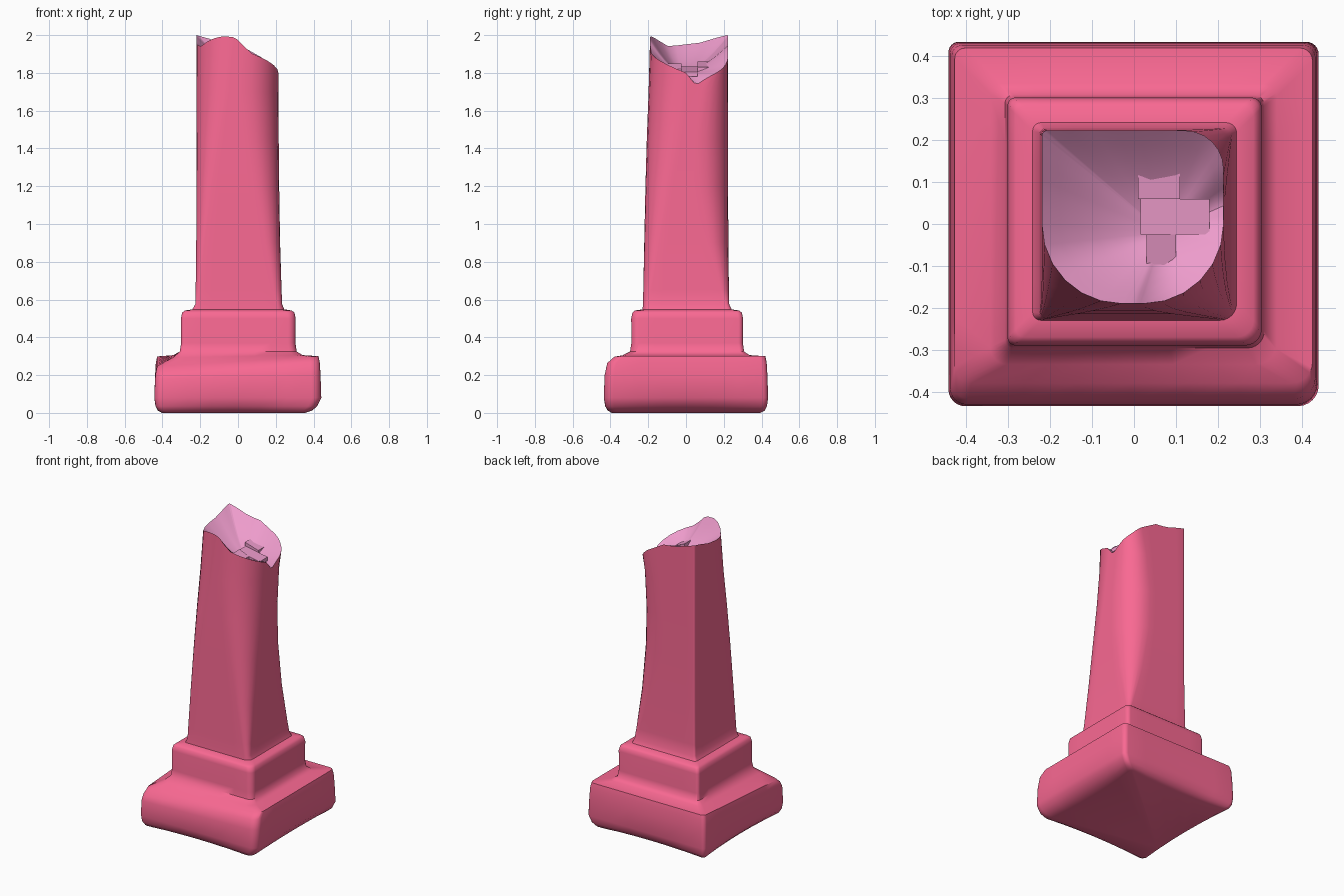
import bpy, bmesh, math

if "Cube" in bpy.data.objects:
    bpy.data.objects.remove(bpy.data.objects["Cube"])

ARC, EDGE = 6, 6  # segments per rounded corner, segments per straight side


def outline(xl, xr, yf, yb, radii):
    """Rounded rectangle, corners in order front-left, front-right, back-right, back-left."""
    corners = [(xl, yf, 1, 1), (xr, yf, -1, 1), (xr, yb, -1, -1), (xl, yb, 1, -1)]
    arcs = []
    for i, ((x, y, sx, sy), r) in enumerate(zip(corners, radii)):
        arcs.append([(x + sx * r + r * math.cos(a), y + sy * r + r * math.sin(a))
                     for a in (math.pi + (i + k / ARC) * math.pi / 2 for k in range(ARC + 1))])
    pts = []
    for i, arc in enumerate(arcs):
        pts += arc
        (ax, ay), (bx, by) = arc[-1], arcs[(i + 1) % 4][0]
        pts += [(ax + (bx - ax) * t / EDGE, ay + (by - ay) * t / EDGE) for t in range(1, EDGE)]
    return pts


def ring(z, box, radii, sag=0.0, bow=0.0):
    """Outline at height z; sag lowers the front-left corner, bow pulls the sides inwards."""
    xl, xr, yf, yb = box
    out = []
    for x, y in outline(*box, radii):
        u, v = (x - xl) / (xr - xl), (y - yf) / (yb - yf)
        bx = x - bow * (2 * u - 1) ** 3 * 4 * v * (1 - v)
        by = y - bow * (2 * v - 1) ** 3 * 4 * u * (1 - u)
        out.append((bx, by, z - sag * (1 - u) * (1 - v)))
    return out


def inset(box, d, front=0.0, right=0.0):
    return box[0] + d, box[1] - d - right, box[2] + d + front, box[3] - d


def material(name, color):
    mat = bpy.data.materials.new(name)
    mat.diffuse_color = color
    mat.use_nodes = True
    mat.node_tree.nodes["Principled BSDF"].inputs["Base Color"].default_value = mat.diffuse_color
    return mat


def finish(bm, name, mat, angle):
    mesh = bpy.data.meshes.new(name)
    bm.to_mesh(mesh)
    bm.free()
    obj = bpy.data.objects.new(name, mesh)
    bpy.context.collection.objects.link(obj)
    mesh.materials.append(mat)
    bpy.ops.object.select_all(action='DESELECT')
    obj.select_set(True)
    bpy.context.view_layer.objects.active = obj
    bpy.ops.object.shade_smooth_by_angle(angle=math.radians(angle))


def loft(name, rings, mat, angle, cap_bottom=False, cap_top=False):
    bm = bmesh.new()
    rows = [[bm.verts.new(p) for p in r] for r in rings]
    n = len(rows[0])
    for a, b in zip(rows, rows[1:]):
        for i in range(n):
            j = (i + 1) % n
            bm.faces.new((a[i], a[j], b[j], b[i]))
    if cap_bottom:
        bm.faces.new(rows[0][::-1])
    if cap_top:
        bm.faces.new(rows[-1])
    finish(bm, name, mat, angle)


pink = material("pillar_pink", (.95, .14, .29, 1))
pale = material("broken_pale_pink", (.85, .33, .6, 1))
rings = []

# Base slab: z, inset, extra front wear, extra right wear, corner sag
BASE, BASE_R = (-.443, .441, -.435, .435), (.04, .05, .03, .025)
for z, d, front, right, sag in [(0, .037, 0, .045, 0), (.012, .016, 0, .03, 0),
                                (.035, .005, 0, .015, 0), (.08, 0, 0, 0, 0),
                                (.2, .004, 0, 0, .02), (.267, .008, .01, 0, .055),
                                (.3, .015, .04, 0, .055), (.306, .1, 0, 0, .013)]:
    rings.append(ring(z, inset(BASE, d, front, right), BASE_R, sag, max(0, .03 - z / 2)))

# Middle block: z, inset
BLOCK, BLOCK_R = (-.302, .305, -.29, .302), (.02, .04, .025, .02)
for z, d in [(.325, -.006), (.37, .001), (.5, 0), (.53, .006), (.542, .02), (.548, .06)]:
    rings.append(ring(z, inset(BLOCK, d), BLOCK_R))

# Shaft: three corners wear rounder towards the top, the back left one stays crisp
SHARP = .012


def shaft(t):
    """Box and corner radii at t = 0 (foot) .. 1 (break)."""
    flare = .006 * (1 - t) ** 6
    box = (-.22 - flare, .214 + .014 * (1 - t) ** 2 + flare, -.19 - .032 * (1 - t * t) - flare,
           .223 + flare)
    grow = min(1, t * 1.25)
    return box, (.015 + .175 * t ** 1.3, .03 + .16 * grow, .02 + .14 * math.sin(2.6 * t), SHARP)


for z in (.575, .65, .9, 1.2, 1.45, 1.7):
    rings.append(ring(z, *shaft((z - .575) / 1.3)))

# Broken rim height around the shaft: (direction in degrees, z)
RIM = [(0, 1.80), (14, 1.735), (30, 1.78), (45, 1.82), (60, 1.88), (85, 1.945), (110, 1.955),
       (135, 2.0), (160, 1.96), (205, 1.94), (228, 1.98), (255, 2.0),
       (270, 1.975), (287, 1.91), (315, 1.87), (360, 1.80)]


def rim_z(x, y):
    a = math.degrees(math.atan2(y, x)) % 360
    for (a0, z0), (a1, z1) in zip(RIM, RIM[1:]):
        if a <= a1:
            return z0 + (z1 - z0) * (a - a0) / (a1 - a0)


rim = [(x, y, rim_z(x, y)) for x, y in outline(*shaft(1)[0], shaft(1)[1])]
loft("pillar_body", rings + [rim], pink, 50, cap_bottom=True)

# Broken top: smooth dished hollow inside the rim
CX, CY, CZ = .07, -.02, 1.80
hollow = [[(CX + (x - CX) * s, CY + (y - CY) * s, CZ + (z - CZ) * s ** 1.6) for x, y, z in rim]
          for s in (1, .85, .7, .55, .4, .2, .05)]
loft("broken_top", hollow, pale, 40, cap_top=True)

# Chipped steps in the hollow: x0, x1, y0, y1, height at x0; each slopes down to the right
for i, (x0, x1, y0, y1, za) in enumerate([(.01, .11, .06, .13, 1.86),
                                          (.015, .18, -.025, .06, 1.835),
                                          (.03, .10, -.10, -.025, 1.85)]):
    bm = bmesh.new()
    bmesh.ops.create_cube(bm, size=1)
    for v in bm.verts:
        left = v.co.x < 0
        top = za if left else za - .03
        v.co = (x0 if left else x1, y0 if v.co.y < 0 else y1, top if v.co.z > 0 else 1.78)
    finish(bm, f"chip_step_{i + 1}", pale, 30)
